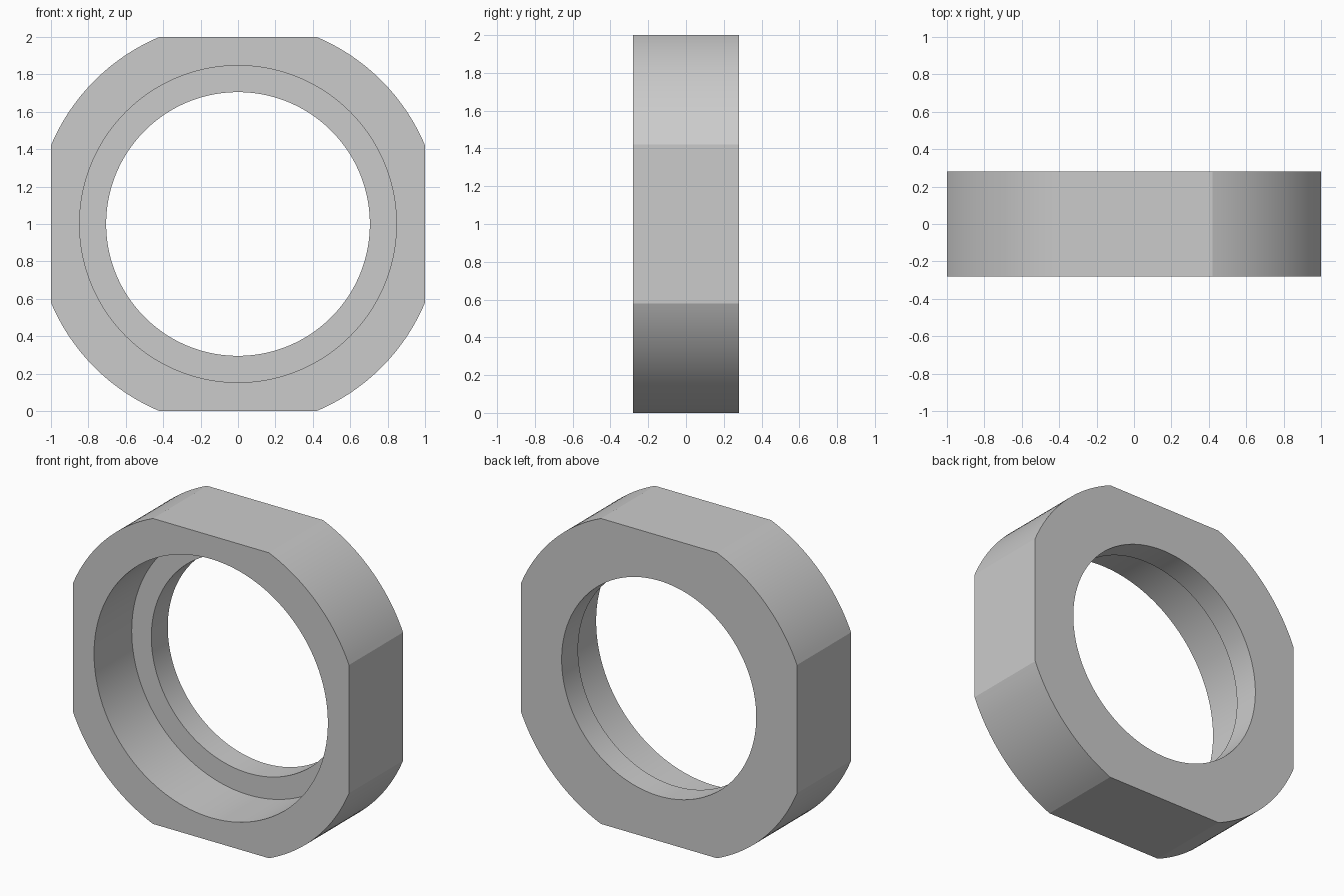
import bpy
import bmesh
from math import atan, cos, sin, pi, radians, hypot

cube = bpy.data.objects.get("Cube")
if cube:
    bpy.data.objects.remove(cube, do_unlink=True)

FLAT = 0.42                  # half length of each flat
OUTER = hypot(1, FLAT)       # radius of the rounded corners
HOLE, BORE = 0.705, 0.847    # through hole and wider front recess
FRONT, STEP, BACK = -0.28, 0.11, 0.28
STEPS = 24                   # divisions per flat and per arc

# Angles that land exactly on the ends of the flats
corner = atan(FLAT)
angles = []
for quarter in range(4):
    base = quarter * pi / 2
    for i in range(STEPS):
        angles.append(base - corner + 2 * corner * i / STEPS)
    for i in range(STEPS):
        angles.append(base + corner + (pi / 2 - 2 * corner) * i / STEPS)


def outline(a):
    """Circle trimmed by four flats."""
    return min(OUTER, 1 / max(abs(cos(a)), abs(sin(a))))


def circle(radius):
    return lambda a: radius


# Closed cross-section, swept around the y axis
section = [(outline, FRONT), (outline, BACK), (circle(HOLE), BACK),
           (circle(HOLE), STEP), (circle(BORE), STEP), (circle(BORE), FRONT)]

bm = bmesh.new()
rings = [[bm.verts.new((r(a) * cos(a), y, 1 + r(a) * sin(a))) for a in angles]
         for r, y in section]
count = len(angles)
for k, ring in enumerate(rings):
    after = rings[(k + 1) % len(rings)]
    for i in range(count):
        j = (i + 1) % count
        bm.faces.new((ring[i], ring[j], after[j], after[i]))
bmesh.ops.recalc_face_normals(bm, faces=bm.faces)
mesh = bpy.data.meshes.new("flatted_ring")
bm.to_mesh(mesh)
bm.free()

ring_object = bpy.data.objects.new("flatted_ring", mesh)
bpy.context.collection.objects.link(ring_object)

# Plain grey
grey = bpy.data.materials.new("plain grey")
grey.use_nodes = True
colour = (0.6, 0.6, 0.6, 1)
grey.diffuse_color = colour
grey.node_tree.nodes["Principled BSDF"].inputs["Base Color"].default_value = colour
mesh.materials.append(grey)

# Smooth curved walls, crisp edges
bpy.ops.object.select_all(action='DESELECT')
ring_object.select_set(True)
bpy.context.view_layer.objects.active = ring_object
bpy.ops.object.shade_smooth_by_angle(angle=radians(15))
